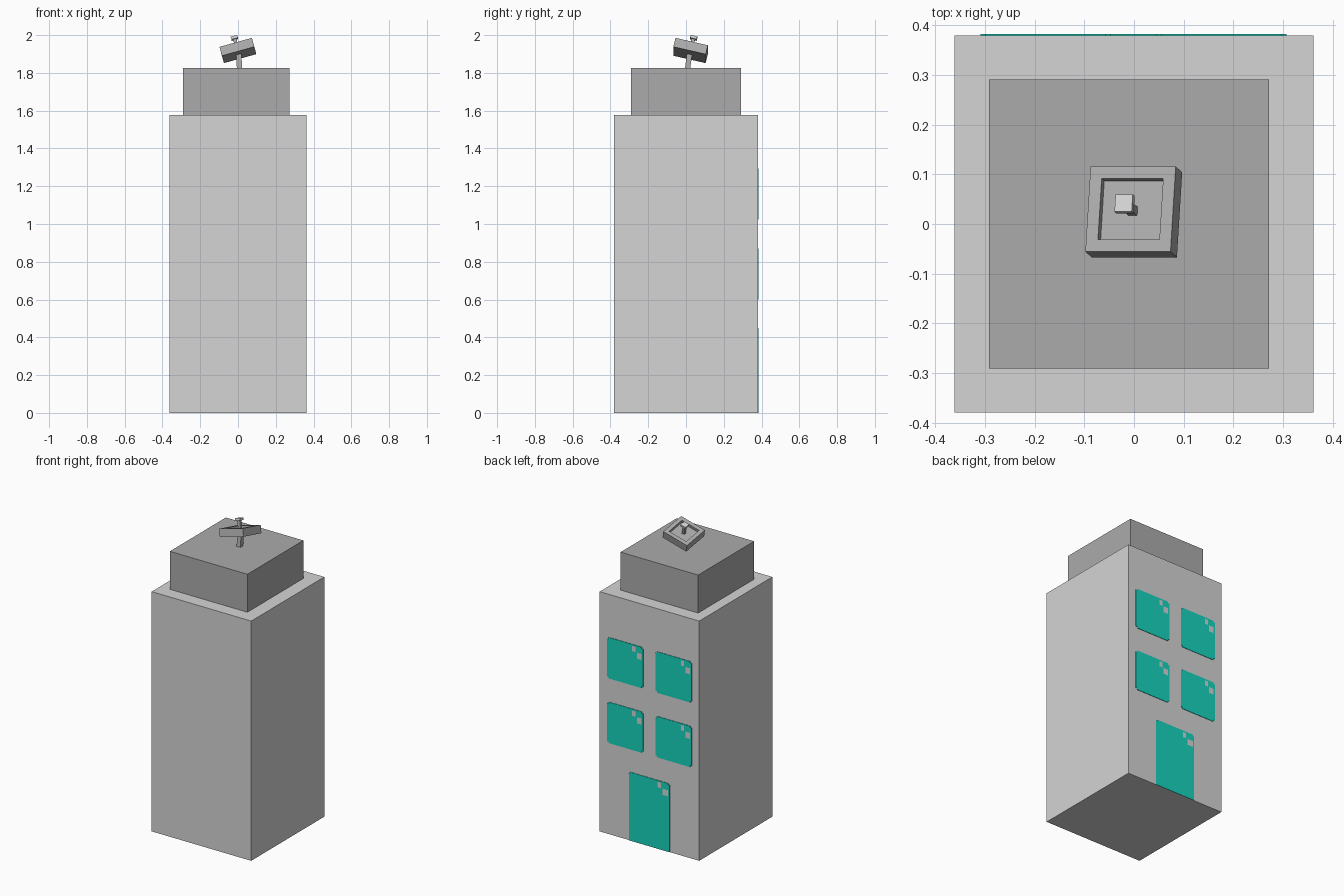
import bpy, bmesh
from mathutils import Vector, Matrix

cube = bpy.data.objects.get("Cube")
if cube:
    bpy.data.objects.remove(cube, do_unlink=True)


def material(name, color):
    m = bpy.data.materials.new(name)
    m.use_nodes = True
    m.diffuse_color = (*color, 1)
    bsdf = next(n for n in m.node_tree.nodes if n.type == "BSDF_PRINCIPLED")
    bsdf.inputs["Base Color"].default_value = (*color, 1)
    return m


light_grey = material("light grey", (0.66, 0.66, 0.66))
mid_grey = material("mid grey", (0.41, 0.41, 0.41))
teal = material("teal glass", (0.008, 0.66, 0.51))


def finish(name, bm, *mats):
    mesh = bpy.data.meshes.new(name)
    bmesh.ops.recalc_face_normals(bm, faces=bm.faces)
    bm.to_mesh(mesh)
    bm.free()
    obj = bpy.data.objects.new(name, mesh)
    for m in mats:
        mesh.materials.append(m)
    bpy.context.collection.objects.link(obj)
    return obj


def box(name, size, center, mat, frame=Matrix(), recess=None):
    """Box in a local frame, optionally hollowed on top by (rim, depth)."""
    bm = bmesh.new()
    bmesh.ops.create_cube(bm, size=1)
    bmesh.ops.scale(bm, vec=size, verts=bm.verts)
    if recess:
        top = max(bm.faces, key=lambda f: f.calc_center_median().z)
        bmesh.ops.inset_region(bm, faces=[top], thickness=recess[0])
        hole = bmesh.ops.extrude_face_region(bm, geom=[top])["geom"]
        bmesh.ops.translate(bm, vec=(0, 0, -recess[1]),
                            verts=[v for v in hole if isinstance(v, bmesh.types.BMVert)])
        if top.is_valid:
            bmesh.ops.delete(bm, geom=[top], context="FACES_ONLY")
    bmesh.ops.translate(bm, vec=center, verts=bm.verts)
    bm.transform(frame)
    return finish(name, bm, mat)


# Tower body and set-back roof block
BODY_TOP, ROOF_TOP, BACK = 1.577, 1.827, 0.38
box("tower_body", (0.724, 0.76, BODY_TOP), (0, 0, BODY_TOP / 2), light_grey)
box("roof_block", (0.564, 0.582, ROOF_TOP - BODY_TOP),
    (-0.01, 0, (ROOF_TOP + BODY_TOP) / 2), mid_grey)


# Glazed panels on the back wall, with stepped glints and clipped corners
def panel(name, x, z_low, z_high, width, clip_bottom=True):
    w, h, c = width, z_high - z_low, 0.01
    us = [0, c, 0.70 * w, 0.79 * w, 0.83 * w, w - c, w]
    ds = [0, c, 0.045, 0.052, 0.085, h - c, h]
    bm = bmesh.new()
    grid = [[bm.verts.new((x + w / 2 - u, BACK, z_high - d)) for d in ds] for u in us]
    for i in range(len(us) - 1):
        for j in range(len(ds) - 1):
            u, d = (us[i] + us[i + 1]) / 2, (ds[j] + ds[j + 1]) / 2
            corner = (u < c or u > w - c) and (d < c or (clip_bottom and d > h - c))
            upper_glint = 0.70 * w < u < 0.79 * w and c < d < 0.045
            lower_glint = 0.83 * w < u < w - c and 0.045 < d < 0.085
            if not corner:
                f = bm.faces.new((grid[i][j], grid[i + 1][j],
                                  grid[i + 1][j + 1], grid[i][j + 1]))
                f.material_index = int(upper_glint or lower_glint)
    sheet = bm.faces[:]
    raised = bmesh.ops.extrude_face_region(bm, geom=sheet)["geom"]
    bmesh.ops.translate(bm, vec=(0, 0.003, 0),
                        verts=[v for v in raised if isinstance(v, bmesh.types.BMVert)])
    return finish(name, bm, teal, light_grey)


for level, z in (("lower", 0.60), ("upper", 1.025)):
    for side, x in (("left", 0.176), ("right", -0.178)):
        panel(f"{level}_{side}_window", x, z, z + 0.27, 0.262)
panel("back_door", 0, 0, 0.45, 0.296, clip_bottom=False)

# Tilted rooftop dish: frame origin at the centre of its upper rim
normal = Vector((-0.26, 0.23, 0.937)).normalized()
across = Vector((0.965, 0, 0.26))
across = (across - normal * across.dot(normal)).normalized()
tilt = Matrix((across, normal.cross(across), normal)).transposed().to_4x4()
dish = Matrix.Translation((-0.007, 0.03, 1.942)) @ tilt
box("dish_tray", (0.178, 0.176, 0.05), (0, 0, -0.025), mid_grey, dish, (0.035, 0.02))
box("dish_feed_stem", (0.018, 0.018, 0.06), (0, 0, 0.01), mid_grey, dish)
box("dish_feed_tip", (0.036, 0.036, 0.015), (0, 0, 0.046), light_grey, dish)

# Post leaning slightly up to the dish
foot, head = Vector((0.008, 0.008, 1.82)), Vector((0.004, 0.019, 1.902))
lean = Matrix.Shear("XY", 4, ((head.x - foot.x) / (head.z - foot.z),
                              (head.y - foot.y) / (head.z - foot.z)))
box("dish_post", (0.028, 0.028, head.z - foot.z), (0, 0, (head.z - foot.z) / 2),
    mid_grey, Matrix.Translation(foot) @ lean)
